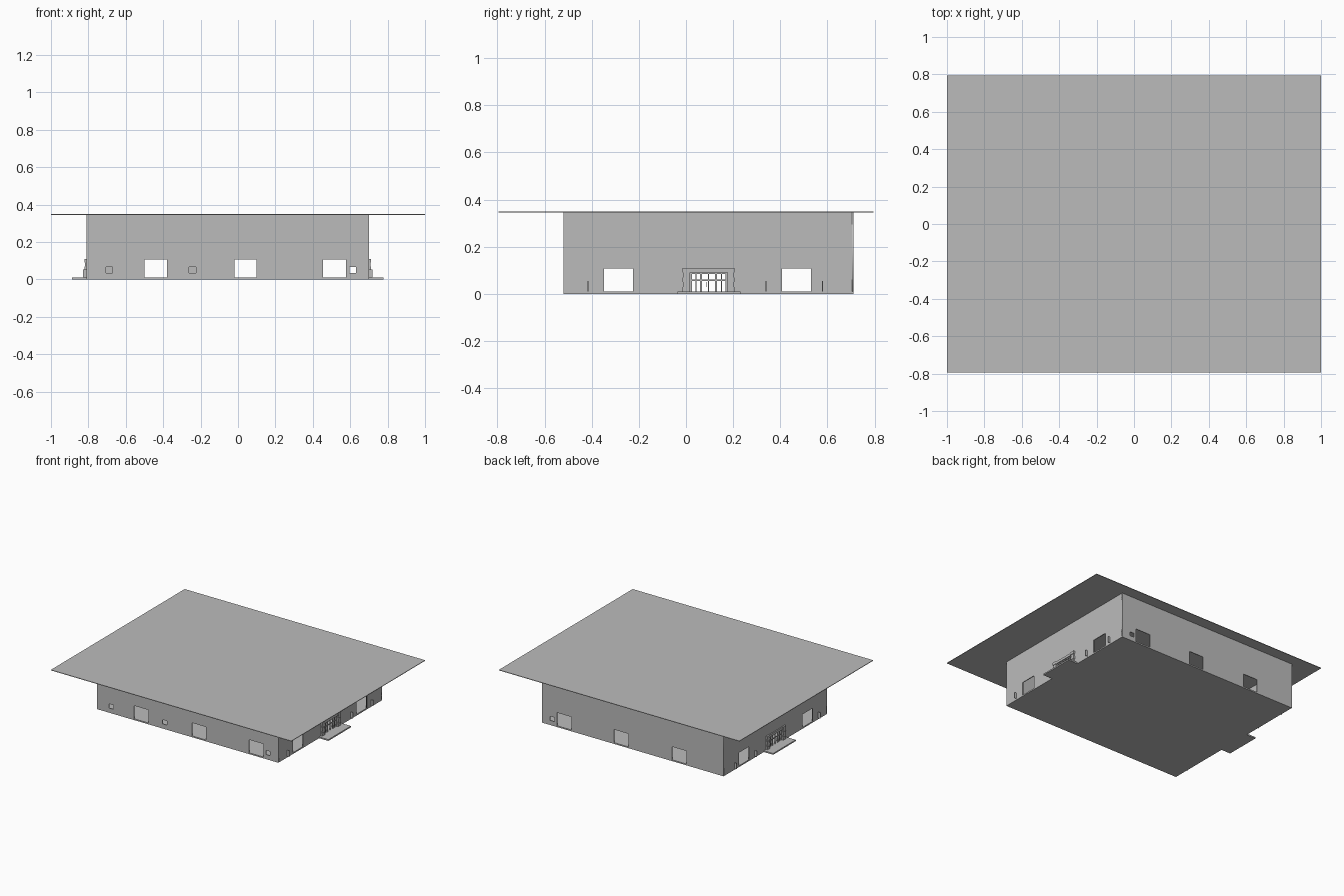
import bpy
from math import pi

cube = bpy.data.objects.get("Cube")
if cube:
    bpy.data.objects.remove(cube, do_unlink=True)

# Single plain grey
grey = bpy.data.materials.new("plain_grey")
grey.use_nodes = True
tone = (0.5, 0.5, 0.5, 1)
grey.diffuse_color = tone
grey.node_tree.nodes["Principled BSDF"].inputs["Base Color"].default_value = tone

X0, X1, Y0, Y1 = -0.81, 0.70, -0.52, 0.71   # outer wall faces
FLOOR, TOP, THICK = 0.01, 0.345, 0.006


def box(name, x0, x1, y0, y1, z0, z1):
    bpy.ops.mesh.primitive_cube_add(
        size=1, location=((x0 + x1) / 2, (y0 + y1) / 2, (z0 + z1) / 2))
    ob = bpy.context.object
    ob.name = name
    ob.scale = (x1 - x0, y1 - y0, z1 - z0)
    ob.data.materials.append(grey)
    return ob


def wall(name, a0, a1, doors, windows, location, turn):
    """Flat wall profile with door notches and window holes, given thickness."""
    outline = [(a0, FLOOR)]
    for d0, d1, h in doors:
        outline += [(d0, FLOOR), (d0, h), (d1, h), (d1, FLOOR)]
    outline += [(a1, FLOOR), (a1, TOP), (a0, TOP)]
    loops = [outline]
    for w0, w1, z0, z1 in windows:
        loops.append([(w0, z0), (w1, z0), (w1, z1), (w0, z1)])
    curve = bpy.data.curves.new(name, "CURVE")
    curve.dimensions = "2D"
    curve.fill_mode = "BOTH"
    curve.extrude = THICK / 2
    for loop in loops:
        s = curve.splines.new("POLY")
        s.points.add(len(loop) - 1)
        for p, (a, z) in zip(s.points, loop):
            p.co = (a, z, 0, 1)
        s.use_cyclic_u = True
    ob = bpy.data.objects.new(name, curve)
    bpy.context.collection.objects.link(ob)
    ob.location = location
    ob.rotation_euler = (pi / 2, 0, turn)
    bpy.ops.object.select_all(action="DESELECT")
    ob.select_set(True)
    bpy.context.view_layer.objects.active = ob
    bpy.ops.object.convert(target="MESH")
    ob = bpy.context.object
    ob.data.materials.clear()
    ob.data.materials.append(grey)


# Floor slab and wide overhanging roof sheet
box("floor_slab", X0, X1, Y0, Y1, 0, FLOOR)
box("roof_sheet", -1, 1, -0.795, 0.795, TOP, TOP + 0.004)

# Long walls: three loading doors, small windows
h = 0.108
long_doors = [(-0.50, -0.38, h), (-0.02, 0.10, h), (0.455, 0.577, h)]
small = [(x, x + 0.037, 0.035, 0.066) for x in (-0.707, -0.262, 0.595)]
wall("front_wall", X0, X1, long_doors, small, (0, Y0 + THICK / 2, 0), 0)
wall("back_wall", X0, X1, long_doors, small[2:], (0, Y1 - THICK / 2, 0), 0)

# Short walls: two loading doors and the central entrance
E0, E1 = 0.018, 0.174
side_doors = [(-0.347, -0.225, h), (E0, E1, 0.09), (0.407, 0.53, h)]
wall("left_wall", Y0, Y1, side_doors, [], (X1 - THICK / 2, 0, 0), pi / 2)
wall("right_wall", Y0, Y1, side_doors, [], (X0 + THICK / 2, 0, 0), pi / 2)

# Entrances, the same on both short sides
for side, face, sign in (("left", X1, 1), ("right", X0, -1)):

    def part(name, d0, d1, y0, y1, z0, z1):
        """Box placed by its distance outwards from the wall face."""
        xs = sorted((face + sign * d0, face + sign * d1))
        box(f"{side}_{name}", *xs, y0, y1, z0, z1)

    part("porch_step", 0, 0.077, -0.037, 0.232, 0, FLOOR)
    part("entrance_lintel", 0, 0.008, E0, E1, 0.09, 0.108)

    # Pillars of stacked blocks, alternately deep and shallow
    for y0, y1 in ((-0.014, E0), (E1, 0.206)):
        for i in range(5):
            inset = 0.004 * (i % 2)
            part("pillar_block", 0, 0.012 - inset, y0 + inset / 2, y1 - inset / 2,
                 FLOOR + 0.02 * i, FLOOR + 0.02 * (i + 1))

    # Door frame: rails and mullions
    for z0, z1 in ((0.055, 0.062), (0.085, 0.09)):
        part("frame_rail", -0.005, 0.001, E0, E1, z0, z1)
    for y in (0.021, 0.064, 0.128, 0.171):
        part("frame_mullion", -0.005, 0.001, y - 0.004, y + 0.004, FLOOR, 0.09)
    for y in (0.042, 0.096, 0.15):
        part("door_stile", -0.005, 0.001, y - 0.002, y + 0.002, FLOOR, 0.09)
    for y in (0.088, 0.104):
        part("door_handle", 0.001, 0.005, y - 0.001, y + 0.001, 0.03, 0.05)

    # Slim fins standing out from the wall
    for y in (-0.415, 0.34, 0.58):
        part("wall_fin", 0, 0.018, y - 0.002, y + 0.002, FLOOR, 0.054)
